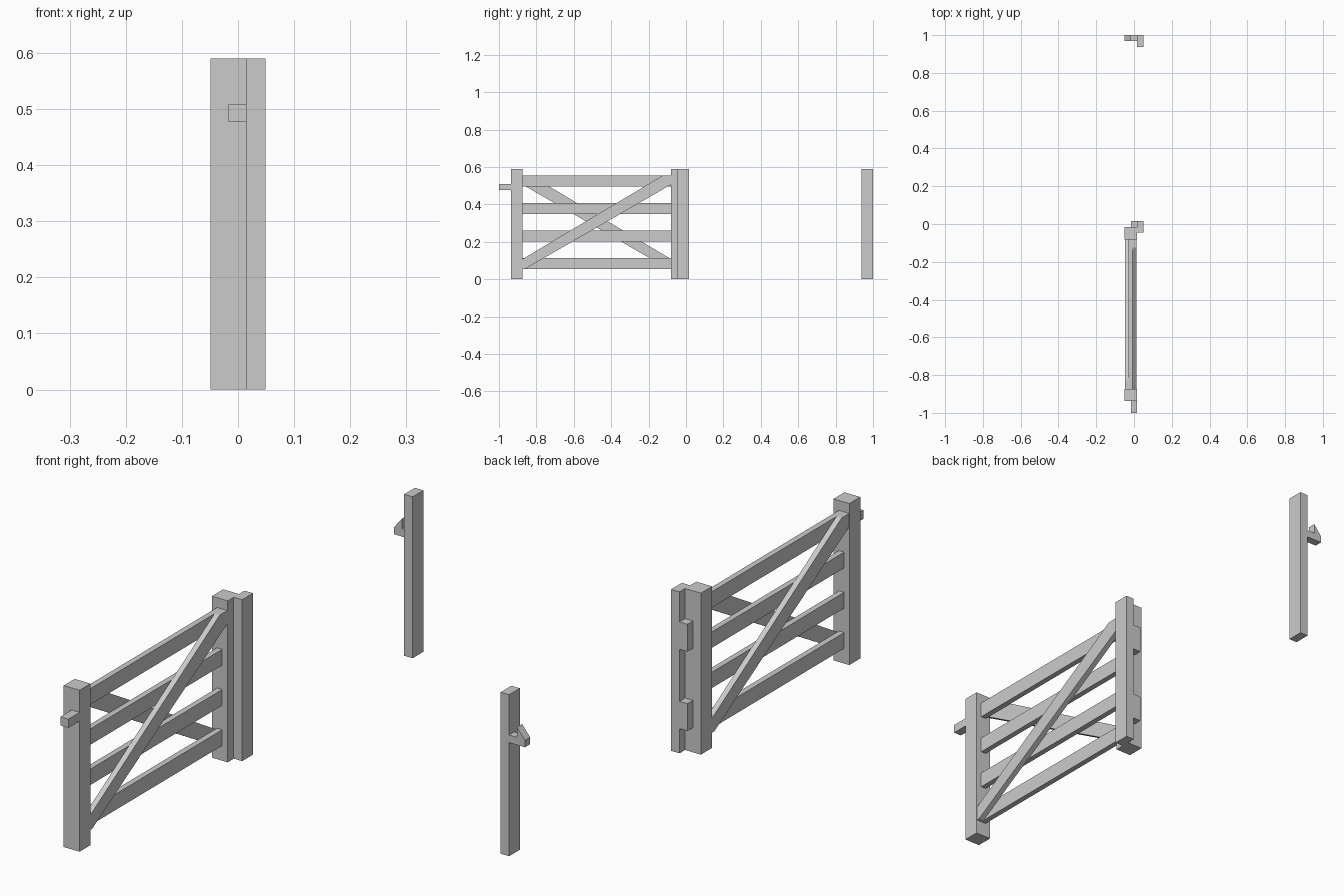
import bpy, bmesh
from mathutils import Vector

if "Cube" in bpy.data.objects:
    bpy.data.objects.remove(bpy.data.objects["Cube"])


def prism(name, pts, vec):
    """Extrude a flat outline (list of 3D points) along a vector."""
    bm = bmesh.new()
    face = bm.faces.new([bm.verts.new(p) for p in pts])
    ext = bmesh.ops.extrude_face_region(bm, geom=[face])
    bmesh.ops.translate(bm, vec=Vector(vec),
                        verts=[v for v in ext["geom"] if isinstance(v, bmesh.types.BMVert)])
    bmesh.ops.recalc_face_normals(bm, faces=bm.faces)
    me = bpy.data.meshes.new(name)
    bm.to_mesh(me)
    bm.free()
    ob = bpy.data.objects.new(name, me)
    bpy.context.collection.objects.link(ob)
    return ob


def box(name, x, y, z):
    return prism(name, [(x[0], y[0], z[0]), (x[1], y[0], z[0]),
                        (x[1], y[1], z[0]), (x[0], y[1], z[0])], (0, 0, z[1] - z[0]))


H = 0.59
X0, X1, X2 = -0.049, 0.015, 0.049     # gate back, gate front, post front
Y0, Y1 = -0.873, -0.081               # clear span between stiles
R0, R1 = -0.028, -0.007               # rail layer

# Gate uprights
box("latch_stile", (X0, X1), (-0.936, Y0), (0, H))
box("hinge_stile", (X0, X1), (Y1, -0.016), (0, H))

# Fixed posts
box("hinge_post", (X1, X2), (-0.046, 0.016), (0, H))
box("catch_post", (X1, X2), (0.938, 1.0), (0, H))

# Horizontal rails
for i in range(4):
    z = 0.055 + i * 0.147
    box(f"rail_{i + 1}", (R0, R1), (Y0, Y1), (z, z + 0.058))

# Crossed braces, one on each side of the rails, trimmed to the frame
outline = [(Y0, 0.055), (-0.86, 0.055), (Y1, 0.505),
           (Y1, 0.554), (-0.125, 0.554), (Y0, 0.108)]
prism("front_brace", [(R1, y, z) for y, z in outline], (0.0205, 0, 0))
prism("back_brace", [(R0, Y0 + Y1 - y, z) for y, z in outline], (-0.0205, 0, 0))

# Latch bar
box("latch_bar", (-0.017, X1), (-1.0, -0.936), (0.477, 0.509))

# Hinge blocks
for i, z in enumerate((0.09, 0.38)):
    box(f"hinge_{i + 1}", (-0.017, X1), (-0.016, 0.016), (z, z + 0.1))

# Hooked catch on the far post
hook = [(X1, 0.415), (X0, 0.415), (X0, 0.44), (-0.017, 0.48), (-0.017, 0.443), (X1, 0.443)]
prism("catch_hook", [(x, 0.97, z) for x, z in hook], (0, 0.03, 0))
